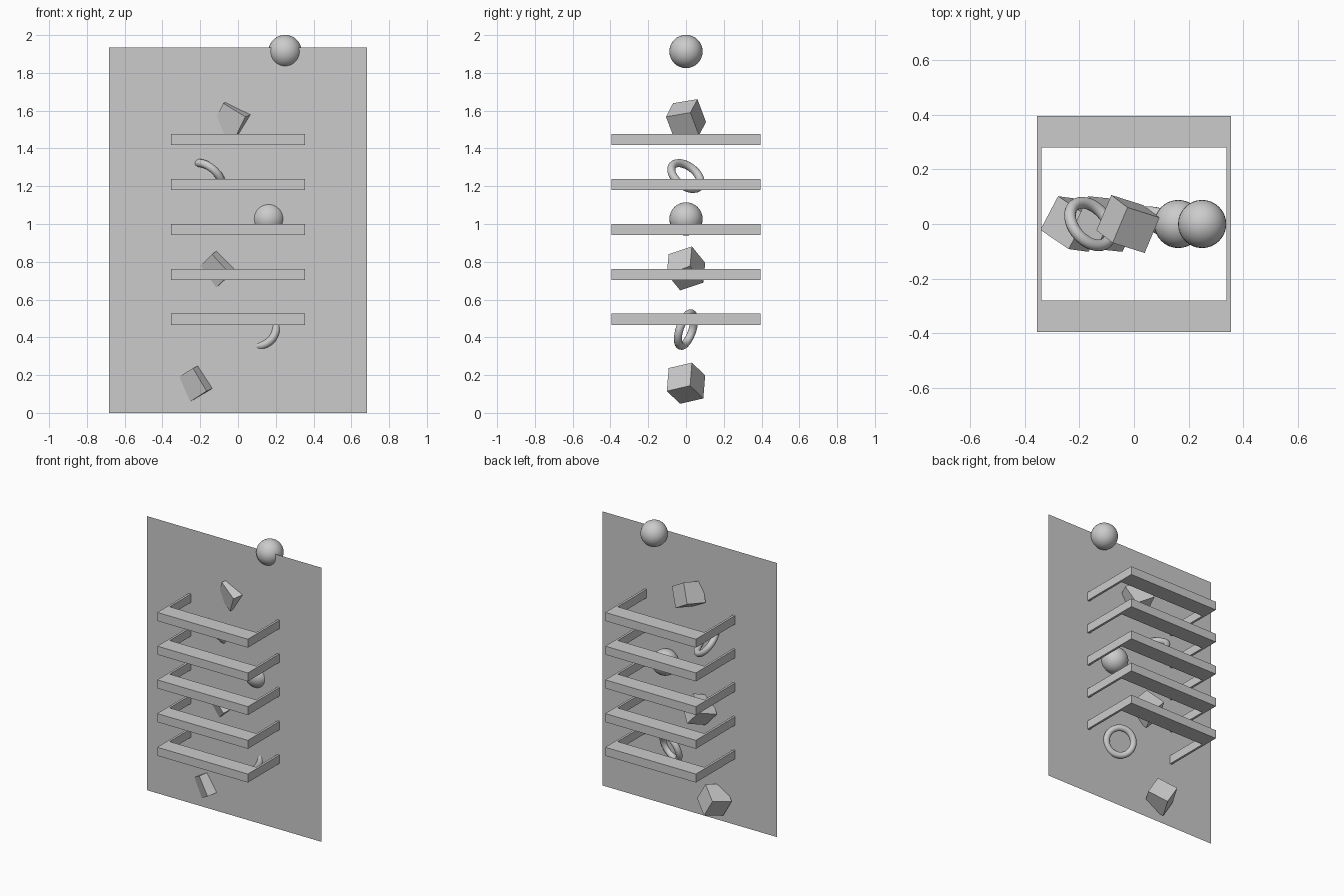
import bpy, bmesh
from mathutils import Matrix, Vector

if "Cube" in bpy.data.objects:
    bpy.data.objects.remove(bpy.data.objects["Cube"])

grey = bpy.data.materials.new("light_grey")
grey.diffuse_color = (0.6, 0.6, 0.6, 1)
grey.use_nodes = True
grey.node_tree.nodes["Principled BSDF"].inputs["Base Color"].default_value = grey.diffuse_color


def finish(obj, name, smooth=False):
    obj.name = name
    obj.data.materials.clear()
    obj.data.materials.append(grey)
    if smooth:
        for p in obj.data.polygons:
            p.use_smooth = True
    return obj


def from_bmesh(name, bm):
    bmesh.ops.recalc_face_normals(bm, faces=bm.faces)
    mesh = bpy.data.meshes.new(name)
    bm.to_mesh(mesh)
    bm.free()
    obj = bpy.data.objects.new(name, mesh)
    bpy.context.collection.objects.link(obj)
    return finish(obj, name)


# Flat backing sheet slightly ahead of the middle (single surface)
SHEET_Y = -0.043
bm = bmesh.new()
bm.faces.new([bm.verts.new((x, SHEET_Y, z)) for x, z in
              ((-0.682, 0), (0.682, 0), (0.682, 1.935), (-0.682, 1.935))])
from_bmesh("backing_sheet", bm)


# Rectangular frames: wide front and back bars, thin side bars
def frame(name, z, half=0.03):
    bm = bmesh.new()
    corners = ((-1, -1), (1, -1), (1, 1), (-1, 1))
    loops = [[bm.verts.new((sx * x, sy * y, z + h)) for sx, sy in corners]
             for x, y, h in ((0.354, 0.395, -half), (0.354, 0.395, half),
                             (0.338, 0.279, half), (0.338, 0.279, -half))]
    for k in range(4):
        a, b = loops[k], loops[(k + 1) % 4]
        for i in range(4):
            j = (i + 1) % 4
            bm.faces.new((a[i], a[j], b[j], b[i]))
    from_bmesh(name, bm)


for i in range(5):
    frame(f"frame_{i + 1}", 0.495 + 0.238 * i)


# Tumbling cubes, each given by two of its edge directions
def cube(name, x, z, a, b, size=0.142):
    u = Vector(b).normalized()
    v = Vector(a)
    v = (v - u * v.dot(u)).normalized()
    w = u.cross(v)
    rot = Matrix((u, v, w)).transposed().to_4x4()
    bm = bmesh.new()
    bmesh.ops.create_cube(bm, size=size, matrix=Matrix.Translation((x, 0, z)) @ rot)
    from_bmesh(name, bm)


cube("lower_cube", -0.222, 0.157, (0.76, -0.50, 0.43), (0.51, -0.07, -0.86))
cube("middle_cube", -0.105, 0.765, (0.66, -0.50, 0.565), (0.675, -0.07, -0.737))
cube("upper_cube", -0.022, 1.554, (0.45, -0.33, 0.83), (0.82, -0.26, -0.50))

# Smooth balls
for name, x, z in (("middle_ball", 0.162, 1.027), ("top_ball", 0.249, 1.913)):
    bpy.ops.mesh.primitive_uv_sphere_add(segments=32, ring_count=16, radius=0.088,
                                         location=(x, 0, z))
    finish(bpy.context.object, name, True)

# Smooth rings, aimed along their axis
for name, x, z, axis in (("lower_ring", 0.118, 0.441, (0.37, 0.88, -0.30)),
                         ("upper_ring", -0.160, 1.254, (0.57, 0.50, 0.65))):
    bpy.ops.mesh.primitive_torus_add(
        major_radius=0.09, minor_radius=0.0215, major_segments=40, minor_segments=14,
        location=(x, 0, z), rotation=Vector(axis).to_track_quat('Z', 'Y').to_euler())
    finish(bpy.context.object, name, True)
